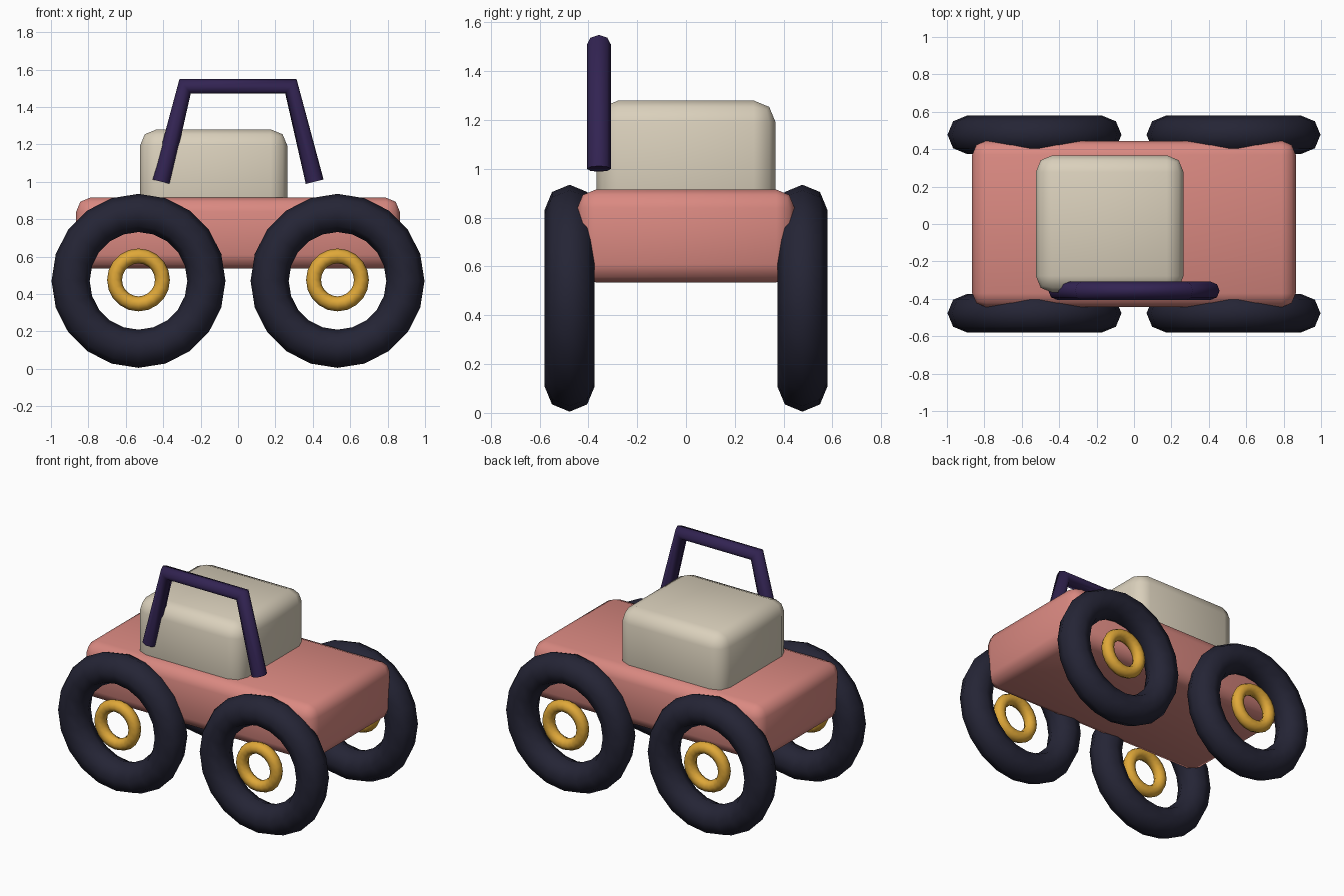
import bpy
from math import pi

cube = bpy.data.objects.get("Cube")
if cube:
    bpy.data.objects.remove(cube, do_unlink=True)


def material(name, rgb):
    m = bpy.data.materials.new(name)
    m.use_nodes = True
    m.diffuse_color = (*rgb, 1)
    m.node_tree.nodes["Principled BSDF"].inputs["Base Color"].default_value = (*rgb, 1)
    return m


pink = material("salmon pink", (0.70, 0.25, 0.22))
cream = material("cream", (0.70, 0.63, 0.50))
rubber = material("dark navy rubber", (0.018, 0.018, 0.036))
yellow = material("golden yellow", (0.74, 0.39, 0.04))
purple = material("deep purple", (0.032, 0.017, 0.085))


def finish(name, mat):
    ob = bpy.context.object
    ob.name = name
    ob.data.materials.append(mat)
    bpy.ops.object.shade_smooth()
    return ob


def rounded_box(name, centre, size, radius, mat):
    bpy.ops.mesh.primitive_cube_add(size=1, location=centre)
    ob = finish(name, mat)
    ob.scale = size
    bpy.ops.object.transform_apply(location=False, rotation=False, scale=True)
    bevel = ob.modifiers.new("rounded edges", "BEVEL")
    bevel.width = radius
    bevel.segments = 2


def ring(name, centre, major, minor, mat):
    bpy.ops.mesh.primitive_torus_add(
        location=centre, rotation=(pi / 2, 0, 0), major_segments=20,
        minor_segments=8, major_radius=major, minor_radius=minor)
    finish(name, mat)


# Body and cabin
rounded_box("body", (0, 0, 0.725), (1.73, 0.89, 0.38), 0.075, pink)
rounded_box("cabin", (-0.13, 0, 1.01), (0.79, 0.735, 0.54), 0.09, cream)

# Four wheels, with the hub rings set slightly outward
for end, x in (("right", -0.532), ("left", 0.532)):
    for side, s in (("front", -1), ("back", 1)):
        ring(f"{side}_{end}_tyre", (x, s * 0.477, 0.47), 0.363, 0.102, rubber)
        ring(f"{side}_{end}_hub_ring", (x, s * 0.53, 0.475), 0.128, 0.04, yellow)

# Roll bar: a bent tube along the front side
curve = bpy.data.curves.new("roll_bar", "CURVE")
curve.dimensions = "3D"
curve.bevel_depth = 0.049
curve.bevel_resolution = 2
curve.use_fill_caps = True
path = [(-0.41, 1.0), (-0.283, 1.51), (0.283, 1.51), (0.41, 1.0)]
spline = curve.splines.new("POLY")
spline.points.add(len(path) - 1)
for point, (x, z) in zip(spline.points, path):
    point.co = (x, -0.357, z, 1)
bar = bpy.data.objects.new("roll_bar", curve)
bpy.context.collection.objects.link(bar)
curve.materials.append(purple)
